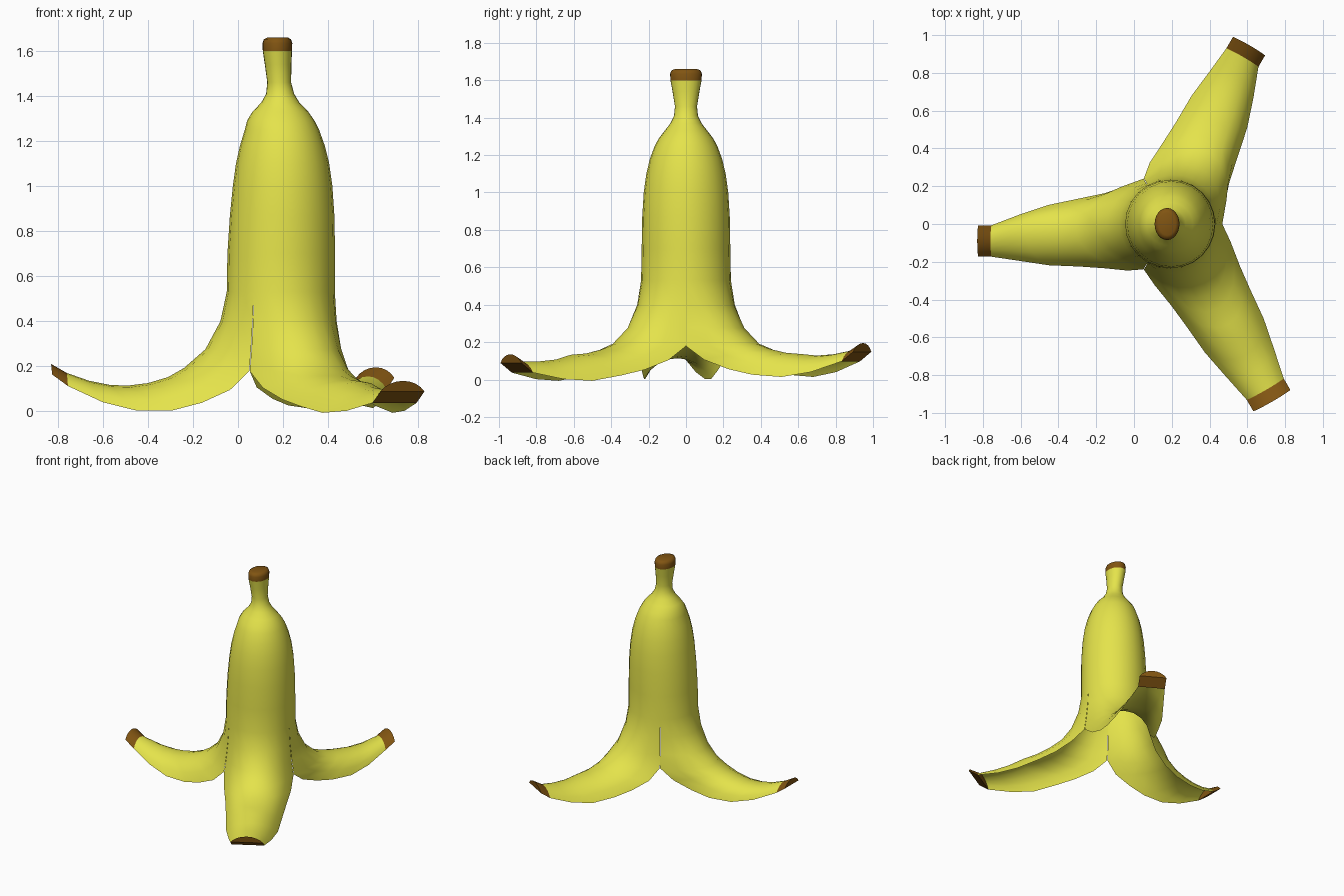
import bpy, bmesh, math
from mathutils import Vector

if "Cube" in bpy.data.objects:
    bpy.data.objects.remove(bpy.data.objects["Cube"])


def material(name, col):
    m = bpy.data.materials.new(name)
    m.diffuse_color = (*col, 1)
    m.use_nodes = True
    m.node_tree.nodes["Principled BSDF"].inputs["Base Color"].default_value = m.diffuse_color
    return m


YELLOW = material("peel_yellow", (0.78, 0.77, 0.07))
BROWN = material("tip_brown", (0.22, 0.09, 0.006))
CX, N = 0.19, 8          # body axis, columns per peel strip
S60 = math.sin(math.radians(60))

# Body rings: z, centre x, radius x, radius y
BODY = [(1.60, .175, .065, .083), (1.54, .178, .059, .072), (1.46, .183, .053, .059),
        (1.41, .187, .062, .064), (1.37, .188, .085, .083), (1.33, .188, .124, .114),
        (1.29, .190, .150, .145), (1.25, .195, .165, .167), (1.18, .197, .188, .193),
        (1.10, .198, .207, .212), (1.00, .198, .221, .226), (0.87, .196, .232, .234),
        (0.70, .192, .239, .237)]
CAP = [BODY[0], (1.635, .175, .066, .085), (1.652, .175, .060, .078), (1.66, .176, .045, .06)]

# Strip rows: mid-line u, z; edge u, z; half width; tip influence
LEG = [(.240, .53, .120, .53, .208, 0), (.268, .40, .125, .40, .214, 0),
       (.335, .275, .132, .28, .226, 0), (.430, .192, .140, .178, .240, 0),
       (.500, .152, .225, .095, .224, .25), (.590, .125, .350, .038, .198, .4),
       (.680, .114, .480, .004, .180, .5), (.760, .117, .640, .003, .160, .65),
       (.850, .135, .790, .040, .124, .8), (.950, .170, .945, .112, .083, 1),
       (1.02, .210, 1.015, .163, .083, 1)]
# Direction, sideways shift, extra half width, extra length, lift mid-leg, lift at tip
STRIPS = [(180, .09, 0, 0, 0, 0), (60, .108, .015, .01, .022, -.015),
          (-60, 0.0, .030, .065, .018, -.075)]


def ring_row(ring, direction):
    z, cx, rx, ry = ring
    angs = [math.radians(direction - 60 + 120 * i / N) for i in range(N + 1)]
    return [Vector((cx + rx * math.cos(a), ry * math.sin(a), z)) for a in angs]


def leg_row(row, strip):
    mu, mz, eu, ez, w, f = row
    direction, shift, wide, length, mid, tip = strip
    a = math.radians(direction)
    d, side = Vector((math.cos(a), math.sin(a), 0)), Vector((-math.sin(a), math.cos(a), 0))
    lift = mid * min(1, f * 2) * (1 - max(0, f - .5) * 2) + tip * max(0, f - .5) * 2
    pts = []
    for i in range(N + 1):
        t = math.radians(-60 + 120 * i / N)
        k = 2 * math.cos(t) - 1
        u = eu + (mu - eu) * k + length * f
        v = (w + wide * f) * math.sin(t) / S60 + shift * f
        pts.append(Vector((CX, 0, ez + (mz - ez) * k + lift)) + d * u + side * v)
    return pts


def grid(bm, rows):
    vs = [[bm.verts.new(p) for p in r] for r in rows]
    for a, b in zip(vs, vs[1:]):
        for i in range(N):
            bm.faces.new((a[i], b[i], b[i + 1], a[i + 1]))
    return vs


def finish(bm, name, mat, recalc=False):
    bmesh.ops.remove_doubles(bm, verts=bm.verts, dist=0.0005)
    if recalc:
        bmesh.ops.recalc_face_normals(bm, faces=bm.faces)
    me = bpy.data.meshes.new(name)
    bm.to_mesh(me)
    bm.free()
    ob = bpy.data.objects.new(name, me)
    bpy.context.collection.objects.link(ob)
    me.materials.append(mat)
    bpy.ops.object.select_all(action='DESELECT')
    ob.select_set(True)
    bpy.context.view_layer.objects.active = ob
    bpy.ops.object.shade_smooth_by_angle(angle=math.radians(45))


# Peel skin: body and three open strips as one sheet
bm = bmesh.new()
for s in STRIPS:
    grid(bm, [ring_row(r, s[0]) for r in BODY] + [leg_row(r, s) for r in LEG[:-1]])
finish(bm, "peel_skin", YELLOW)

# Stem cap
bm = bmesh.new()
for s in STRIPS:
    grid(bm, [ring_row(r, s[0]) for r in reversed(CAP)])
bmesh.ops.remove_doubles(bm, verts=bm.verts, dist=0.0005)
bm.faces.new(sorted([v for v in bm.verts if v.co.z > 1.6595],
                    key=lambda v: math.atan2(v.co.y, v.co.x - .176)))
finish(bm, "stem_cap", BROWN, True)

# Brown strip tips, closed at the end and underneath
for n, s in enumerate(STRIPS):
    bm = bmesh.new()
    a, b = grid(bm, [leg_row(r, s) for r in LEG[-2:]])
    bm.faces.new(b)
    bm.faces.new(a)
    bm.faces.new((a[0], a[-1], b[-1], b[0]))
    finish(bm, f"strip_tip_{n + 1}", BROWN, True)
